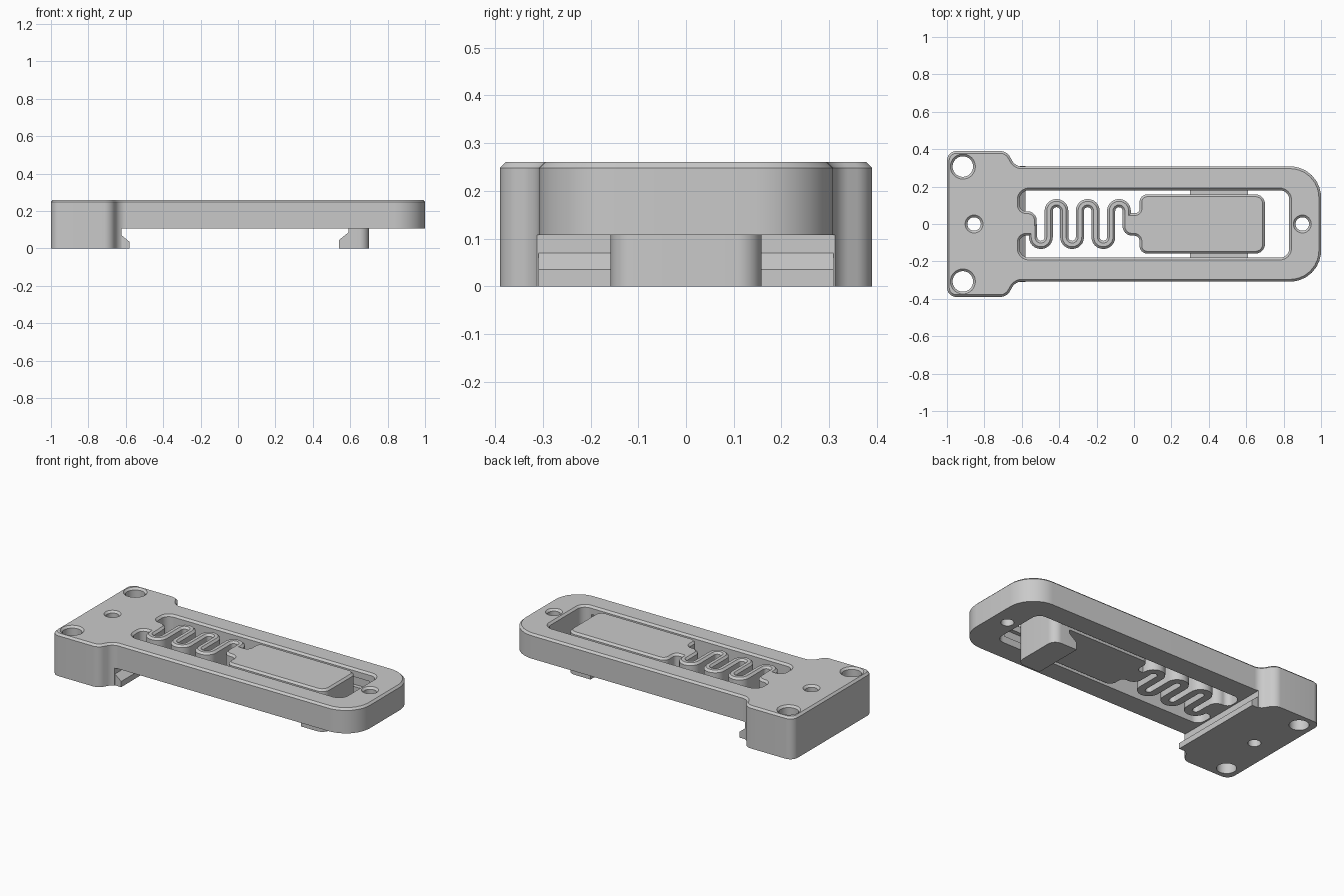
import bpy, bmesh, math
from mathutils import Vector

if "Cube" in bpy.data.objects:
    bpy.data.objects.remove(bpy.data.objects["Cube"], do_unlink=True)

gray = bpy.data.materials.new("plain gray")
gray.use_nodes = True
gray.diffuse_color = (0.59, 0.59, 0.59, 1)
gray.node_tree.nodes["Principled BSDF"].inputs["Base Color"].default_value = gray.diffuse_color

TOP, UNDER, CHAMFER = 0.26, 0.107, 0.012


def rounded(corners, steps=8):
    """Counter-clockwise polygon from (x, y, radius) corners."""
    out = []
    for i, (x, y, r) in enumerate(corners):
        p = Vector((x, y))
        a = (Vector(corners[i - 1][:2]) - p).normalized()
        b = (Vector(corners[(i + 1) % len(corners)][:2]) - p).normalized()
        half = a.angle(b) / 2
        reach = r / math.tan(half)
        centre = p + (a + b).normalized() * r / math.sin(half)
        start, end = p + a * reach - centre, p + b * reach - centre
        for k in range(steps + 1):
            out.append(centre + start.lerp(end, k / steps).normalized() * r)
    return out


def circle(x, y, r, n=32):
    return [Vector((x + r * math.cos(k * math.tau / n), y + r * math.sin(k * math.tau / n)))
            for k in range(n)]


def offset(pts, d):
    """Move a counter-clockwise polygon outward by d."""
    out = []
    for i, p in enumerate(pts):
        a = (p - pts[i - 1]).normalized()
        b = (pts[(i + 1) % len(pts)] - p).normalized()
        na, nb = Vector((a.y, -a.x)), Vector((b.y, -b.x))
        out.append(p + (na + nb) * d / (1 + na.dot(nb)))
    return out


def ring(bm, pts, z):
    return [bm.verts.new((p.x, p.y, z)) for p in pts]


def wall(bm, levels, closed=True):
    """Side faces through a stack of (polygon, height) levels."""
    rings = [ring(bm, pts, z) for pts, z in levels]
    n = len(rings[0])
    for low, high in zip(rings, rings[1:]):
        for i in range(n if closed else n - 1):
            j = (i + 1) % n
            bm.faces.new((low[i], low[j], high[j], high[i]))


def cap(bm, loops, z):
    """Flat face bounded by the first loop, with the other loops as holes."""
    edges = []
    for pts in loops:
        vs = ring(bm, pts, z)
        edges += [bm.edges.new((vs[i - 1], vs[i])) for i in range(len(vs))]
    bmesh.ops.triangle_fill(bm, use_beauty=True, edges=edges, normal=(0, 0, 1))


def finish(name, bm):
    bmesh.ops.remove_doubles(bm, verts=bm.verts, dist=1e-5)
    bmesh.ops.recalc_face_normals(bm, faces=bm.faces)
    mesh = bpy.data.meshes.new(name)
    bm.to_mesh(mesh)
    bm.free()
    mesh.materials.append(gray)
    ob = bpy.data.objects.new(name, mesh)
    bpy.context.collection.objects.link(ob)
    return ob


def prism(name, levels):
    bm = bmesh.new()
    wall(bm, levels)
    for pts, z in (levels[0], levels[-1]):
        bm.faces.new(ring(bm, pts, z))
    return finish(name, bm)


def chamfered(pts, bottom, d=-CHAMFER):
    return [(pts, bottom), (pts, TOP - CHAMFER), (offset(pts, d), TOP)]


def side_prism(name, profile, half_width):
    """Extrude an x-z profile symmetrically across y."""
    bm = bmesh.new()
    a, b = ([bm.verts.new((x, y, z)) for x, z in profile] for y in (-half_width, half_width))
    bm.faces.new(a)
    bm.faces.new(b)
    for i in range(len(a)):
        bm.faces.new((a[i - 1], a[i], b[i], b[i - 1]))
    return finish(name, bm)


# Body outline: wide head narrowing into a long frame
half = [(1, 0.308, 0.165), (-0.635, 0.308, 0.06), (-0.68, 0.39, 0.06), (-1, 0.39, 0.05)]
outline = rounded(half + [(x, -y, r) for x, y, r in reversed(half)])
head_ids = [i for i, p in enumerate(outline) if p.x < -0.615]
first, last = head_ids[0], head_ids[-1]
head = outline[first:last + 1]
arm = outline[:first + 1] + outline[last:]

# Window with the spring root left standing, plus points where its grooves end
window = rounded([
    (0.83, -0.18, 0.05), (0.83, 0.18, 0.05), (-0.612, 0.18, 0.05), (-0.612, 0.068, 0.035),
    (-0.52, 0.068, 0.05), (-0.52, -0.062, 0.025), (-0.612, -0.062, 0.035), (-0.612, -0.18, 0.05)])
stops = (0.29, 0.295, 0.765, 0.77)
window = (window[:18] + [Vector((x, 0.18)) for x in reversed(stops)] + window[18:]
          + [Vector((x, -0.18)) for x in stops])
groove = [Vector((p.x, p.y * 1.14)) if abs(p.y) > 0.179 and 0.292 < p.x < 0.768 else p
          for p in window]

# Body: walls, holes and flat faces
head_holes = [circle(-0.915, 0.307, 0.055), circle(-0.915, -0.307, 0.055), circle(-0.855, 0, 0.036)]
arm_hole = circle(0.9, 0, 0.036)
bm = bmesh.new()
wall(bm, chamfered(outline, UNDER))
wall(bm, [(head, 0), (head, UNDER)], closed=False)
wall(bm, [([head[0], head[-1]], 0), ([head[0], head[-1]], UNDER)], closed=False)
wall(bm, [(window, UNDER), (window, 0.15), (groove, 0.15), (groove, 0.21)]
     + chamfered(window, 0.21, CHAMFER))
for hole in head_holes:
    wall(bm, chamfered(hole, 0, CHAMFER))
wall(bm, chamfered(arm_hole, UNDER, CHAMFER))
cap(bm, [head] + head_holes, 0)
cap(bm, [arm, window, arm_hole], UNDER)
cap(bm, [offset(outline, -CHAMFER)]
    + [offset(h, CHAMFER) for h in head_holes + [arm_hole, window]], TOP)
body = finish("body_frame", bm)

# Catch lip along the foot of the head
inner = head[0].x
lip = side_prism("catch_lip", [(inner, 0), (-0.58, 0), (-0.58, 0.035), (inner, 0.07)], 0.309)

# Sliding latch with neck, undercut to leave the hook
latch = prism("latch", chamfered(rounded([
    (0.70, -0.158, 0.05), (0.70, 0.158, 0.05), (0.03, 0.158, 0.04), (0.03, 0.058, 0.024),
    (-0.061, 0.058, 0.015), (-0.061, -0.062, 0.05), (0.03, -0.062, 0.03), (0.03, -0.158, 0.04)]), 0))
cutter = side_prism("cutter", [(-0.2, -0.1), (0.54, -0.1), (0.54, 0.045), (0.59, 0.085),
                               (0.59, UNDER), (-0.2, UNDER)], 0.6)
cutter.hide_render = True
mod = latch.modifiers.new("undercut", "BOOLEAN")
mod.operation, mod.solver, mod.object = "DIFFERENCE", "EXACT", cutter
bpy.context.view_layer.objects.active = latch
bpy.ops.object.modifier_apply(modifier=mod.name)
bpy.data.objects.remove(cutter, do_unlink=True)

# Serpentine spring between the root and the latch neck
pitch, width = 0.0835, 0.044
path = [Vector((-0.54, 0.0))]
for i in range(6):
    side = -1 if i % 2 == 0 else 1
    for k in range(13):
        t = math.pi * (1 - k / 12)
        path.append(Vector((-0.498 + pitch * i + pitch / 2 * math.cos(t),
                            side * (0.07 + pitch / 2 * math.sin(t)))))
path.append(Vector((path[-1].x, 0.0)))
right, left = [], []
for i, p in enumerate(path):
    d = (path[min(i + 1, len(path) - 1)] - path[max(i - 1, 0)]).normalized()
    n = Vector((d.y, -d.x)) * width / 2
    right.append(p + n)
    left.append(p - n)
spring = prism("spring", chamfered(right + left[::-1], UNDER))

# Guide ridges on the latch sides, running in the grooves
ridges = []
for name, s in (("left", 1), ("right", -1)):
    strip = [Vector((x, s * y)) for x, y in ((0.30, 0.155), (0.61, 0.155), (0.61, 0.19), (0.30, 0.19))]
    ridges.append(prism("guide_ridge_" + name, [(strip, 0.16), (strip, 0.20)]))

# Smooth the rounded walls, keep chamfers crisp
bpy.ops.object.select_all(action="DESELECT")
for ob in [body, lip, latch, spring] + ridges:
    ob.select_set(True)
bpy.context.view_layer.objects.active = body
bpy.ops.object.shade_smooth_by_angle(angle=math.radians(30))
